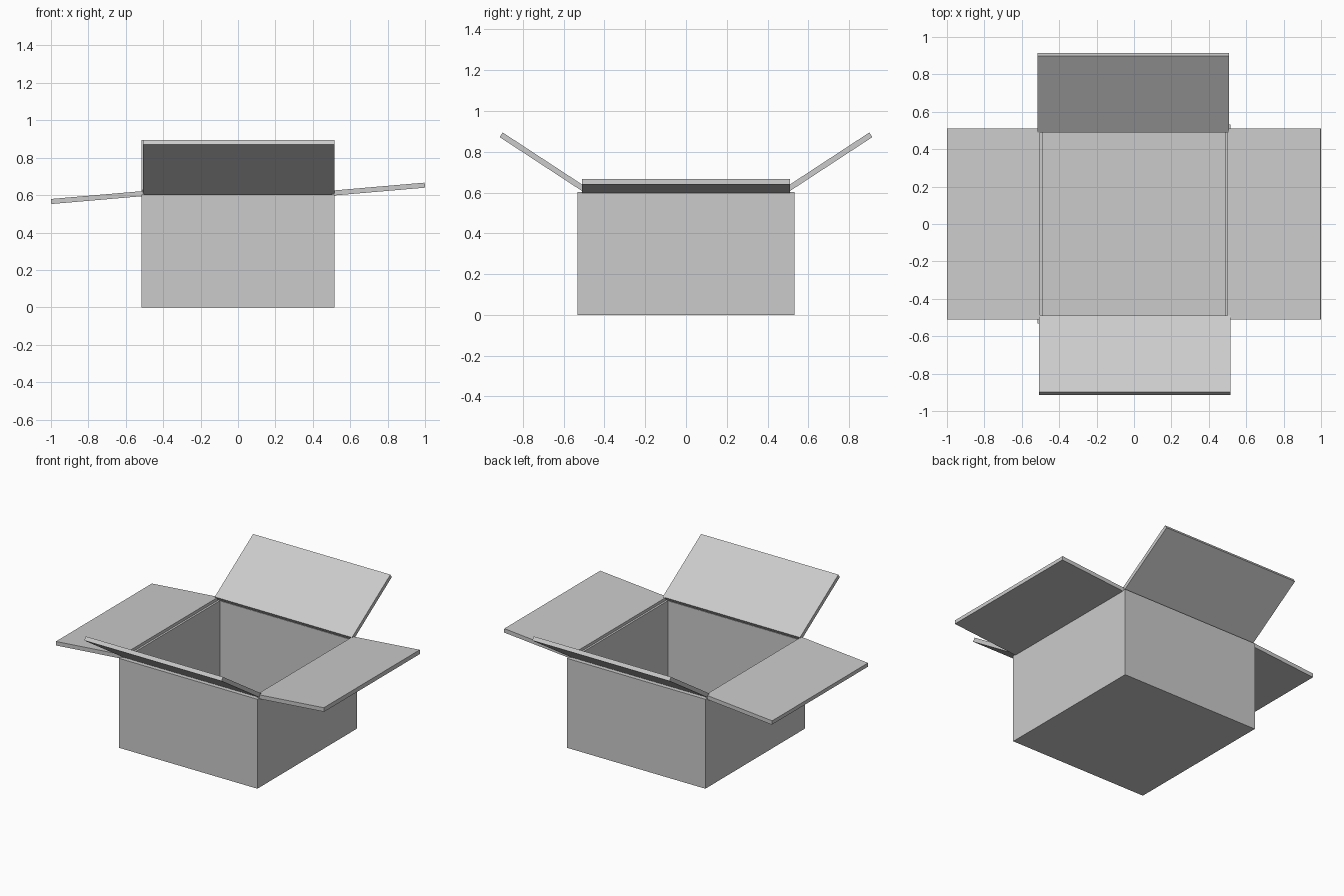
import bpy, bmesh
from math import radians
from mathutils import Matrix, Vector

if "Cube" in bpy.data.objects:
    bpy.data.objects.remove(bpy.data.objects["Cube"])

T = 0.027            # cardboard thickness
HX, HY, H = 0.517, 0.532, 0.603


def finish(name, bm):
    mesh = bpy.data.meshes.new(name)
    bmesh.ops.recalc_face_normals(bm, faces=bm.faces)
    bm.to_mesh(mesh)
    bm.free()
    obj = bpy.data.objects.new(name, mesh)
    bpy.context.collection.objects.link(obj)
    return obj


# Open body: solid block, top inset by the wall thickness and pushed down
bm = bmesh.new()
bmesh.ops.create_cube(bm, size=1, matrix=Matrix.Translation((0, 0, H / 2))
                      @ Matrix.Diagonal((2 * HX, 2 * HY, H, 1)))
top = max(bm.faces, key=lambda f: f.calc_center_median().z)
bmesh.ops.inset_region(bm, faces=[top], thickness=T + 0.002, use_even_offset=True)
inner = bmesh.ops.extrude_discrete_faces(bm, faces=[top])["faces"]
bmesh.ops.translate(bm, verts=inner[0].verts, vec=(0, 0, T - H))
finish("box_body", bm)


def flap(name, heading, hinge, length, width, tilt, shift=0.0):
    """Slab hinged at its lower inner edge, pointing along heading, tilted up."""
    bm = bmesh.new()
    bmesh.ops.create_cube(bm, size=1, matrix=Matrix.Translation((length / 2, 0, T / 2))
                          @ Matrix.Diagonal((length, width, T, 1)))
    obj = finish(name, bm)
    turn = Matrix.Rotation(radians(heading), 4, 'Z')
    pos = turn @ Vector((hinge[0], shift, hinge[1]))
    obj.matrix_world = (Matrix.Translation(pos) @ turn
                        @ Matrix.Rotation(radians(-tilt), 4, 'Y'))
    return obj


# Side flaps: right tilts slightly up, left slightly down
flap("right_flap", 0, (0.502, 0.597), 0.50, 1.022, 4.9)
flap("left_flap", 180, (0.501, 0.595), 0.499, 1.022, -4.9)
# Front and back flaps stand up steeply, each a little off-centre
for name, heading in (("back_flap", 90), ("front_flap", -90)):
    flap(name, heading, (0.505, 0.604), 0.489, 1.024, 33.2, 0.005)
